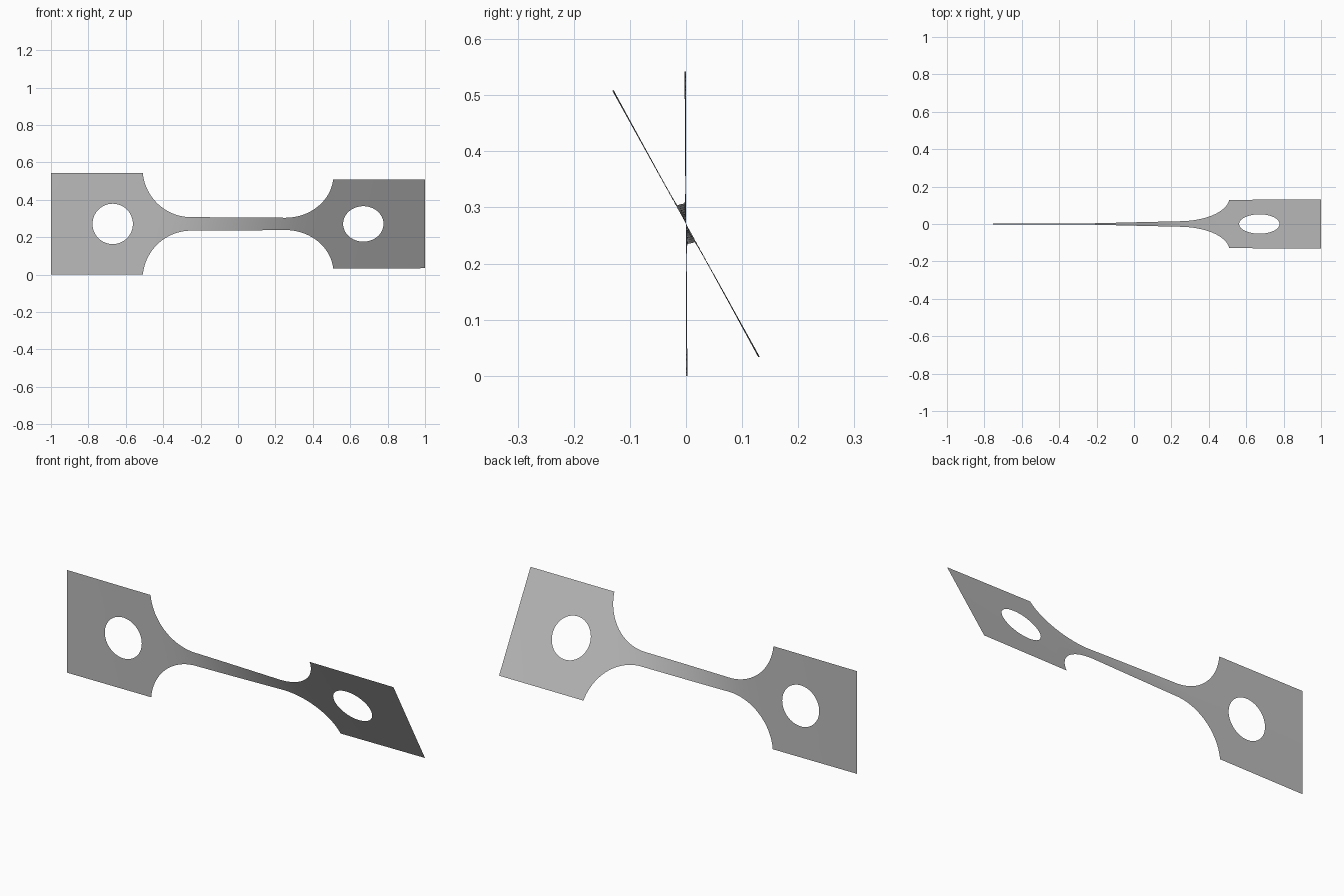
import bpy, bmesh, math

cube = bpy.data.objects.get("Cube")
if cube:
    bpy.data.objects.remove(cube)

HALF = 0.271                      # half height of the end tabs
HOLE_X, HOLE_R = 0.67, 0.108
ARC_X, ARC_V, ARC_R = 0.25, 0.296, 0.26
SHOULDER = ARC_X + math.sqrt(ARC_R**2 - (ARC_V - HALF)**2)
TWIST = math.radians(29)
ROWS = 8


def span(a, b, n):
    return [a + (b - a) * i / n for i in range(n)]


def outer(x):
    """Half height of the outline at x."""
    x = abs(x)
    if x >= SHOULDER - 1e-6:
        return HALF
    d = max(0, x - ARC_X)
    return ARC_V - math.sqrt(ARC_R**2 - d * d)


def inner(x):
    """Half height of the hole at x."""
    d2 = HOLE_R**2 - (abs(x) - HOLE_X)**2
    return math.sqrt(d2) if d2 > 1e-9 else 0.0


# Columns of one half: neck, fillet, tab, hole, tab; then mirrored
sweep = math.asin((SHOULDER - ARC_X) / ARC_R)
half = span(0, ARC_X, 14)
half += [ARC_X + ARC_R * math.sin(a) for a in span(0, sweep, 28)]
half += span(SHOULDER, HOLE_X - HOLE_R, 3)
half += [HOLE_X - HOLE_R * math.cos(a) for a in span(0, math.pi, 32)]
half += span(HOLE_X + HOLE_R, 1, 6) + [1.0]
columns = [-x for x in reversed(half[1:])] + half

# Twist builds up fastest where the strip is narrow
angles = [0.0]
for a, b in zip(columns, columns[1:]):
    angles.append(angles[-1] + (b - a) / outer((a + b) / 2)**1.75)
angles = [a / angles[-1] * TWIST for a in angles]

# Twisted sheet, as an upper and a lower band around the holes
bm = bmesh.new()
for side in (1, -1):
    grid = []
    for x, ang in zip(columns, angles):
        lo, hi = inner(x), outer(x)
        col = []
        for r in range(ROWS + 1):
            v = side * (lo + (hi - lo) * r / ROWS)
            col.append(bm.verts.new((x, -v * math.sin(ang), HALF + v * math.cos(ang))))
        grid.append(col)
    for c, d in zip(grid, grid[1:]):
        for r in range(ROWS):
            quad = [c[r], d[r], d[r + 1], c[r + 1]]
            bm.faces.new(quad if side > 0 else quad[::-1])
bmesh.ops.remove_doubles(bm, verts=bm.verts, dist=1e-5)
for f in bm.faces:
    f.smooth = True

mesh = bpy.data.meshes.new("twisted_strip")
bm.to_mesh(mesh)
bm.free()
strip = bpy.data.objects.new("twisted_strip", mesh)
bpy.context.collection.objects.link(strip)

# Plain grey
grey = bpy.data.materials.new("plain_grey")
grey.use_nodes = True
colour = (0.5, 0.5, 0.5, 1)
grey.diffuse_color = colour
grey.node_tree.nodes["Principled BSDF"].inputs["Base Color"].default_value = colour
mesh.materials.append(grey)
